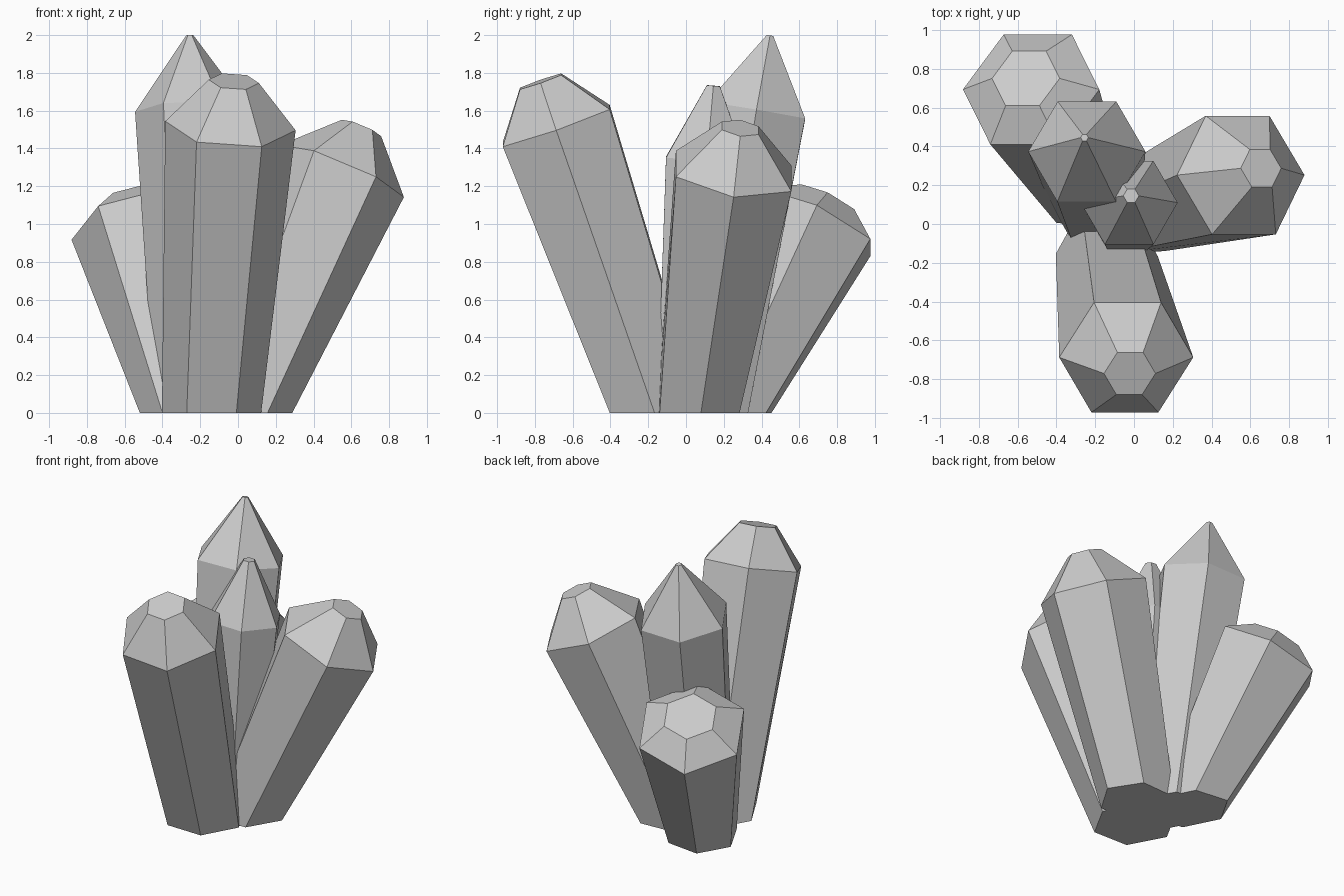
import bpy, bmesh, math
from mathutils import Vector, Euler

if "Cube" in bpy.data.objects:
    bpy.data.objects.remove(bpy.data.objects["Cube"])


def crystal(name, axis, base, shoulder, tip):
    """Six-sided tapered crystal; base is (x, y, r), shoulder and tip are (x, y, z, r)."""
    n = Vector(axis).normalized()
    tilt = Euler((-math.asin(n.y), math.atan2(n.x, n.z), 0)).to_matrix()

    def ring(centre, r):
        return [Vector(centre) + tilt @ Vector((r * math.cos(k * math.pi / 3),
                                                r * math.sin(k * math.pi / 3), 0))
                for k in range(6)]

    # foot ring is slid along the axis so it is cut flat by the ground
    foot = [p - n * (p.z / n.z) for p in ring((base[0], base[1], 0), base[2])]
    rings = [foot, ring(shoulder[:3], shoulder[3]), ring(tip[:3], tip[3])]

    bm = bmesh.new()
    loops = [[bm.verts.new(p) for p in pts] for pts in rings]
    for lo, hi in zip(loops, loops[1:]):
        for k in range(6):
            j = (k + 1) % 6
            bm.faces.new((lo[k], lo[j], hi[j], hi[k]))
    bm.faces.new(loops[0][::-1])
    bm.faces.new(loops[-1])
    mesh = bpy.data.meshes.new(name)
    bm.to_mesh(mesh)
    bm.free()
    bpy.context.collection.objects.link(bpy.data.objects.new(name, mesh))


# leaning outer crystals
crystal("front_crystal", (0.07, -0.35, 1), (-0.14, -0.16, 0.262),
        (-0.04, -0.687, 1.52, 0.346), (-0.022, -0.77, 1.755, 0.133))
crystal("right_crystal", (0.42, 0.15, 1), (0.025, 0.065, 0.242),
        (0.55, 0.252, 1.28, 0.356), (0.654, 0.287, 1.508, 0.113))
crystal("back_left_crystal", (-0.26, 0.50, 1), (-0.28, 0.215, 0.232),
        (-0.53, 0.693, 1.008, 0.363), (-0.557, 0.75, 1.122, 0.18))
# upright pointed crystals
crystal("tall_crystal", (-0.02, 0.17, 1), (-0.2, 0.12, 0.238),
        (-0.243, 0.373, 1.6, 0.302), (-0.255, 0.445, 1.998, 0.02))
crystal("centre_crystal", (0.02, 0.09, 1), (-0.04, 0.0, 0.175),
        (-0.025, 0.11, 1.335, 0.25), (-0.015, 0.145, 1.732, 0.04))
